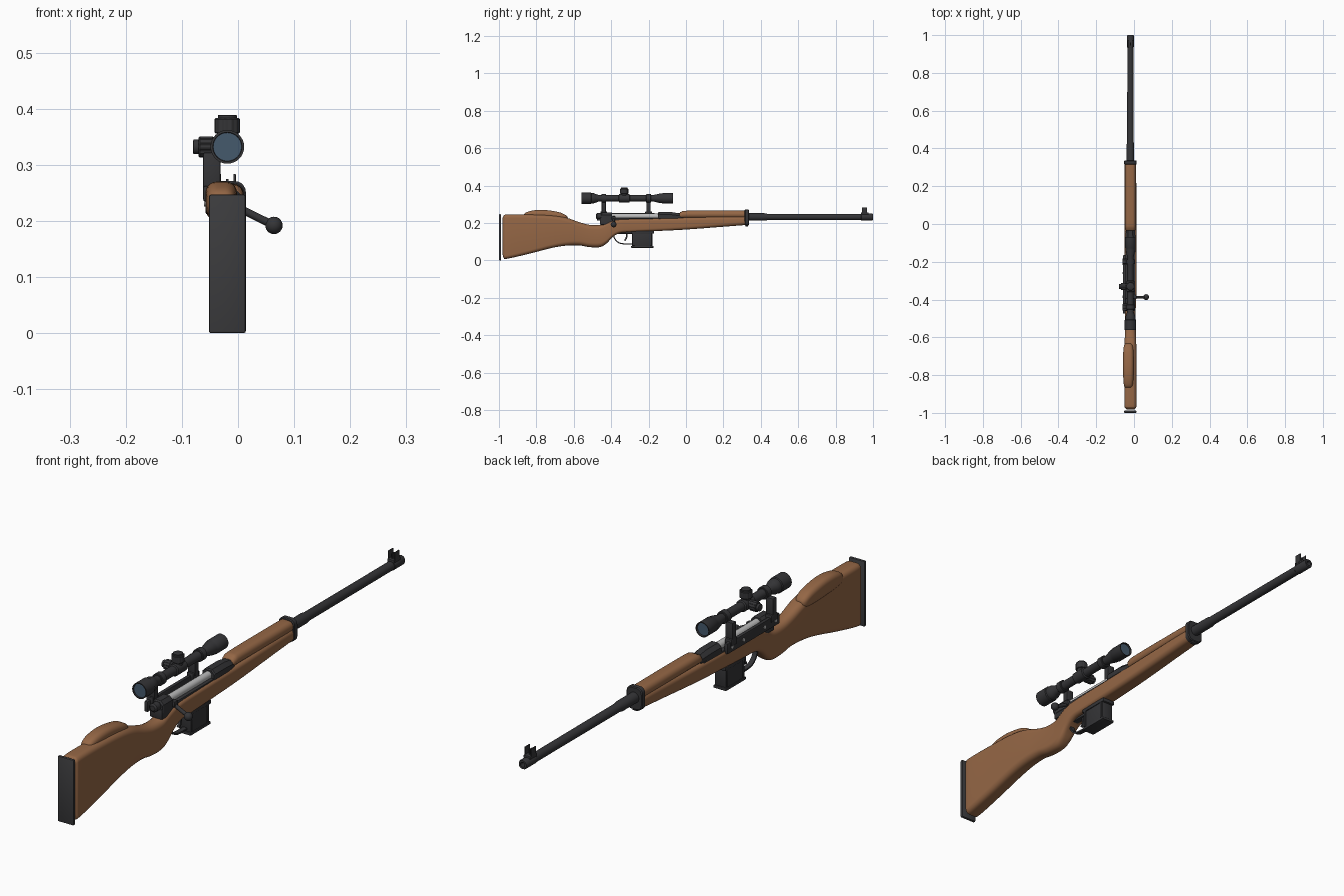
import bpy, bmesh, math
from mathutils import Vector

if "Cube" in bpy.data.objects:
    bpy.data.objects.remove(bpy.data.objects["Cube"])

CX = -0.019          # centre plane of the rifle
BORE = 0.232         # bore height
SCOPE = 0.332        # optical axis height


def material(name, *rgb):
    m = bpy.data.materials.new(name)
    m.diffuse_color = (*rgb, 1)
    m.use_nodes = True
    m.node_tree.nodes["Principled BSDF"].inputs["Base Color"].default_value = m.diffuse_color
    return m


WOOD = material("wood", 0.30, 0.135, 0.06)
DARK = material("dark_metal", 0.035, 0.035, 0.038)
PAD = material("rubber", 0.045, 0.045, 0.048)
STEEL = material("steel", 0.5, 0.5, 0.5)
GLASS = material("glass", 0.06, 0.10, 0.15)


def finish(obj, mat, angle=35):
    obj.data.materials.append(mat)
    bpy.ops.object.select_all(action='DESELECT')
    obj.select_set(True)
    bpy.context.view_layer.objects.active = obj
    bpy.ops.object.shade_smooth_by_angle(angle=math.radians(angle))
    return obj


def add(name, bm, mat, angle=35):
    bmesh.ops.recalc_face_normals(bm, faces=bm.faces)
    me = bpy.data.meshes.new(name)
    bm.to_mesh(me)
    bm.free()
    obj = bpy.data.objects.new(name, me)
    bpy.context.collection.objects.link(obj)
    return finish(obj, mat, angle)


def loft(name, rings, mat, angle=35):
    """Skin a list of equal-length point rings and cap both ends."""
    bm = bmesh.new()
    rows = [[bm.verts.new(p) for p in ring] for ring in rings]
    n = len(rows[0])
    for a, b in zip(rows, rows[1:]):
        for i in range(n):
            bm.faces.new((a[i], a[(i + 1) % n], b[(i + 1) % n], b[i]))
    bm.faces.new(rows[0])
    bm.faces.new(rows[-1])
    return add(name, bm, mat, angle)


def lathe(name, profile, origin, direction, mat, n=28, ribs=0):
    """Turn (radius, distance) pairs around an axis; ribs alternates the radius."""
    q = Vector((0, 0, 1)).rotation_difference(Vector(direction))
    o = Vector(origin)
    rings = []
    for r, d in profile:
        rings.append([o + q @ Vector((math.cos(t) * k, math.sin(t) * k, d))
                      for i in range(n)
                      for t in [2 * math.pi * i / n]
                      for k in [r - (ribs if i % 4 < 2 else 0)]])
    return loft(name, rings, mat)


def rod(name, a, b, r, mat, n=20):
    d = Vector(b) - Vector(a)
    return lathe(name, [(r, 0), (r, d.length)], a, d.normalized(), mat, n)


def box(name, x, y, z, mat, bevel=0.003):
    bm = bmesh.new()
    bmesh.ops.create_cube(bm, size=1)
    for v in bm.verts:
        v.co = [(lo + hi) / 2 + c * (hi - lo) for c, (lo, hi) in zip(v.co, (x, y, z))]
    if bevel:
        bmesh.ops.bevel(bm, geom=bm.edges[:], offset=bevel, segments=2,
                        profile=0.5, affect='EDGES')
    return add(name, bm, mat)


def rounded(y, zb, zt, hw, r, cx=CX, n=6):
    """Rounded rectangle cross-section at station y."""
    r = min(r, hw * 0.98, (zt - zb) * 0.49)
    pts = []
    for k, (sx, sz) in enumerate(((1, 1), (-1, 1), (-1, -1), (1, -1))):
        px = cx + sx * (hw - r)
        pz = (zt - r) if sz > 0 else (zb + r)
        for i in range(n):
            t = math.pi / 2 * (k + i / (n - 1))
            pts.append((px + r * math.cos(t), y, pz + r * math.sin(t)))
    return pts


def smooth(stations, steps=4):
    """Catmull-Rom interpolation between stations."""
    p = [Vector(s) for s in stations]
    p = [p[0]] + p + [p[-1]]
    out = []
    for a, b, c, d in zip(p, p[1:], p[2:], p[3:]):
        for i in range(steps):
            t = i / steps
            out.append(0.5 * (2 * b + (c - a) * t + (2 * a - 5 * b + 4 * c - d) * t * t
                              + (3 * b - a - 3 * c + d) * t ** 3))
    return out + [p[-1]]


# stock: y, bottom, top, half width, corner radius
stock = [(-.981, .035, .225, .020, .012), (-.974, .012, .240, .028, .016),
         (-.955, .009, .245, .032, .018), (-.84, .035, .245, .032, .019),
         (-.72, .066, .240, .032, .020), (-.64, .079, .228, .031, .022),
         (-.57, .080, .204, .029, .024), (-.515, .071, .190, .028, .024),
         (-.46, .071, .190, .028, .024), (-.425, .090, .204, .029, .022),
         (-.39, .126, .215, .031, .018), (-.35, .147, .220, .032, .015),
         (-.28, .152, .222, .032, .014), (-.03, .163, .228, .032, .016),
         (.20, .180, .236, .031, .018), (.315, .189, .238, .030, .018),
         (.332, .193, .236, .027, .018)]
loft("stock", [rounded(*s) for s in smooth(stock)], WOOD, 50)

# handguard above the barrel
guard = [(-.035, .228, .252, .022, .012), (-.025, .226, .260, .027, .016),
         (.02, .226, .266, .029, .019), (.29, .226, .266, .029, .019),
         (.318, .227, .263, .027, .017)]
loft("handguard", [rounded(*s) for s in smooth(guard)], WOOD, 50)

# cheek rest on the left of the comb
cheek = [(-.87, .222, .240, .014, .01), (-.855, .212, .256, .023, .016),
         (-.81, .206, .268, .027, .019), (-.75, .203, .269, .028, .019),
         (-.68, .200, .258, .027, .019), (-.645, .202, .243, .023, .016),
         (-.632, .208, .230, .014, .01)]
loft("cheek_rest", [rounded(*s, cx=-.030) for s in smooth(cheek)], WOOD, 50)

box("butt_plate", (-.052, .014), (-1, -.988), (0, .247), PAD, .004)

# barrel with a thicker root and a hollow muzzle
lathe("barrel", [(.020, -.06), (.020, .42), (.017, .435), (.0165, .935), (.018, .937),
                 (.018, .996), (.016, 1.0), (.009, 1.0), (.009, .97)],
      (CX, 0, BORE), (0, 1, 0), DARK)
loft("barrel_band", [rounded(y, .186 + e, .271 - e, .033 - e, .02)
                     for y, e in ((.314, .003), (.317, 0), (.333, 0), (.336, .003))], DARK)
box("band_lug", (CX - .012, CX + .012), (.318, .332), (.180, .192), DARK)

# front sight
box("front_sight_base", (CX - .014, CX + .014), (.935, .975), (.244, .256), DARK, .002)
for s, side in ((-1, "left"), (1, "right")):
    box(side + "_sight_ear", (CX + s * .013 - .002, CX + s * .013 + .002),
        (.94, .968), (.25, .284), DARK, .001)
box("front_sight_post", (CX - .002, CX + .002), (.945, .96), (.25, .275), DARK, 0)

# receiver
box("receiver_bed", (CX - .027, CX + .024), (-.46, -.04), (.19, .227), DARK)
loft("receiver_ring", [rounded(*s, n=2) for s in (
    (-.150, .21, .254, .025, .013), (-.145, .21, .258, .027, .014),
    (-.075, .21, .258, .027, .014), (-.028, .21, .250, .023, .012))], DARK, 20)
loft("receiver_bridge", [rounded(*s, n=2) for s in (
    (-.455, .20, .252, .022, .012), (-.45, .20, .256, .025, .013),
    (-.40, .20, .256, .025, .013), (-.395, .20, .254, .024, .012))], DARK, 20)
lathe("bolt", [(.014, -.46), (.014, -.14)], (CX, 0, .236), (0, 1, 0), STEEL)
lathe("bolt_shroud", [(.010, -.482), (.016, -.477), (.016, -.445)],
      (CX, 0, .236), (0, 1, 0), DARK)

# bolt handle and knob
box("bolt_handle_root", (-.02, .014), (-.397, -.376), (.215, .236), DARK)
rod("bolt_handle", (-.005, -.387, .226), (.06, -.387, .194), .007, DARK)
bm = bmesh.new()
bmesh.ops.create_uvsphere(bm, u_segments=20, v_segments=12, radius=.0155)
bmesh.ops.translate(bm, vec=(.064, -.387, .192), verts=bm.verts)
add("bolt_knob", bm, DARK, 60)

# magazine with raised frames on its sides
box("magazine", (CX - .024, CX + .024), (-.288, -.178), (.072, .17), DARK)
box("magazine_floor", (CX - .027, CX + .027), (-.293, -.173), (.067, .078), DARK)
box("magazine_collar", (CX - .027, CX + .027), (-.295, -.170), (.143, .158), DARK)
for s in (-1, 1):
    for y in (-.279, -.187):
        x = CX + s * .0245
        box("magazine_rib", (x - .002, x + .002), (y - .004, y + .004), (.078, .145), DARK, .001)


# trigger and its guard
def strap(name, pts, hw, t):
    pts = smooth([(0, y, z) for y, z in pts], 5)
    rings = []
    for i, p in enumerate(pts):
        d = (pts[min(i + 1, len(pts) - 1)] - pts[max(i - 1, 0)]).normalized()
        nrm = Vector((0, -d.z, d.y)) * t
        c = p + Vector((CX, 0, 0))
        w = Vector((hw, 0, 0))
        rings.append([c + nrm + w, c + nrm - w, c - nrm - w, c - nrm + w])
    loft(name, rings, DARK)


strap("trigger_guard", [(-.388, .150), (-.383, .120), (-.362, .096), (-.33, .088),
                        (-.285, .088)], .009, .003)
strap("trigger", [(-.318, .155), (-.316, .135), (-.320, .118), (-.328, .106)], .005, .004)
box("trigger_plate", (CX - .012, CX + .012), (-.395, -.285), (.142, .153), DARK, .002)

# side mount for the scope
box("mount_rail", (-.058, -.044), (-.475, -.165), (.212, .252), DARK)
for y in (-.45, -.385, -.26, -.19):
    rod("mount_screw", (-.055, y, .232), (-.0605, y, .232), .006, STEEL, 14)
for y, end in ((-.44, "rear"), (-.2, "front")):
    box(end + "_mount_foot", (-.062, -.034), (y - .018, y + .018), (.235, .262), DARK)
    box(end + "_mount_post", (-.062, -.031), (y - .011, y + .011), (.25, .322), DARK)
    lathe(end + "_scope_ring", [(.021, -.013), (.023, -.011), (.023, .011), (.021, .013)],
          (CX, y, SCOPE), (0, 1, 0), DARK)

# scope body, recessed at both ends, with its lenses
lathe("scope", [(.024, -.550), (.026, -.560), (.030, -.560), (.030, -.508), (.027, -.505),
                (.027, -.492), (.024, -.485), (.017, -.465), (.017, -.36), (.022, -.357),
                (.022, -.303), (.017, -.30), (.017, -.175), (.026, -.138), (.026, -.128),
                (.028, -.125), (.028, -.070), (.025, -.070), (.023, -.080)],
      (CX, 0, SCOPE), (0, 1, 0), DARK, 32)
rod("eyepiece_lens", (CX, -.556, SCOPE), (CX, -.548, SCOPE), .0262, GLASS, 32)
rod("objective_lens", (CX, -.083, SCOPE), (CX, -.076, SCOPE), .0245, GLASS, 32)

# ribbed adjustment knobs on top and left
for name, d, off in (("elevation", (0, 0, 1), 0), ("windage", (-1, 0, 0), .004)):
    o = (CX, -.33, SCOPE)
    lathe(name + "_neck", [(.017, .01), (.017, .03)], o, d, DARK)
    k = .023 - off
    lathe(name + "_knob", [(k - .002, .024), (k, .026), (k, .049), (k - .002, .051)],
          o, d, DARK, 48, .0015)
    lathe(name + "_cap", [(k - .006, .05), (k - .006, .056 + off), (k - .008, .057 + off)],
          o, d, DARK)
